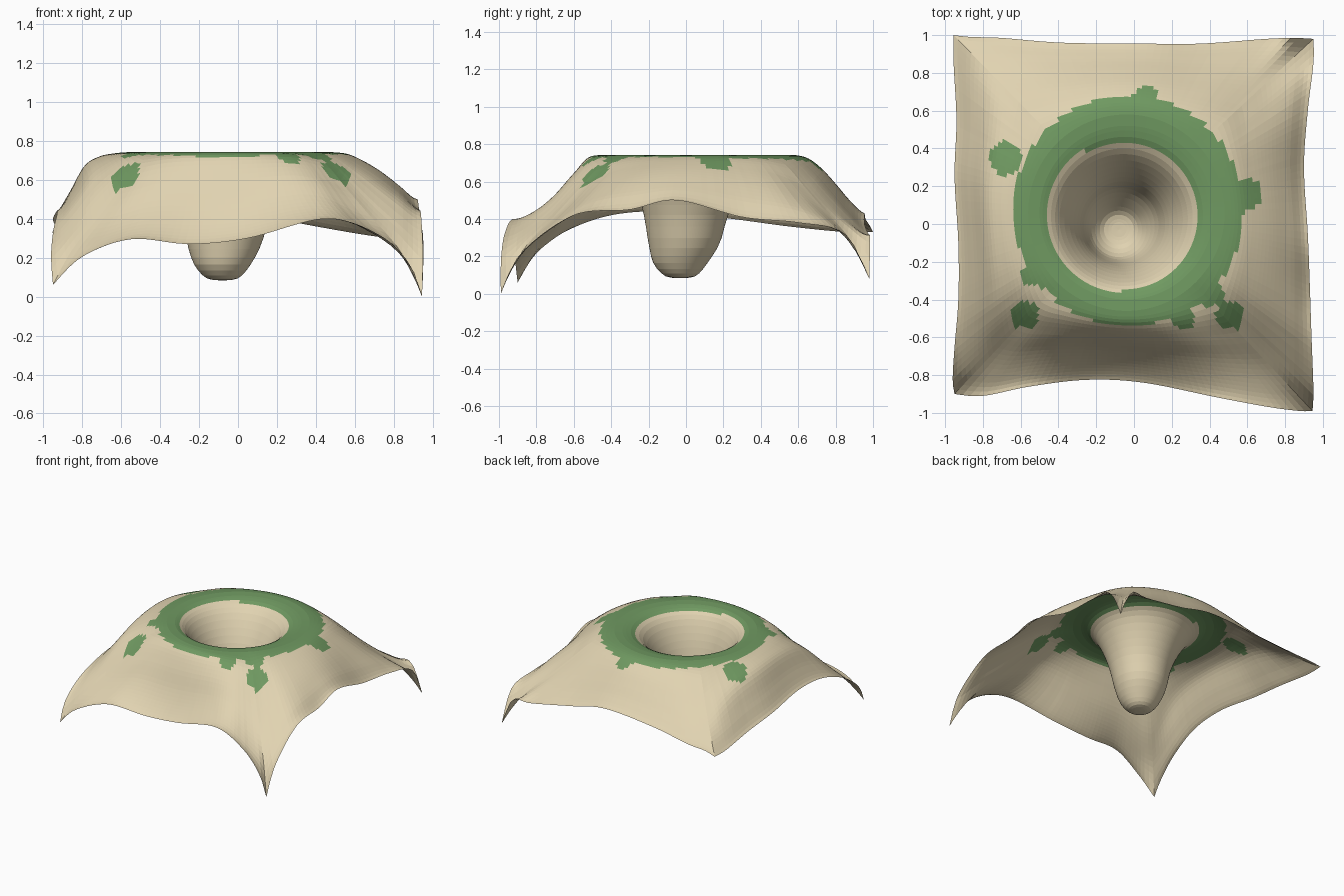
import bpy, bmesh, math
from mathutils import Vector

if "Cube" in bpy.data.objects:
    bpy.data.objects.remove(bpy.data.objects["Cube"])

# Control points of the cloth hem, counter-clockwise from the front left corner
HEM = [
    (-.95, -.90, .06), (-.80, -.91, .205), (-.55, -.86, .295), (-.25, -.825, .27),
    (.05, -.84, .30), (.45, -.92, .40), (.72, -.97, .32), (.88, -.99, .17),
    (.945, -.99, 0), (.95, -.88, .22), (.94, -.60, .42), (.93, -.30, .45),
    (.92, -.05, .50), (.90, .30, .41), (.92, .60, .38), (.95, .85, .32),
    (.95, .98, .08), (.85, .985, .30), (.70, .98, .31), (.35, .955, .37),
    (.05, .955, .43), (-.38, .96, .40), (-.70, .985, .36), (-.86, .99, .35),
    (-.955, 1.0, .33), (-.955, .85, .33), (-.94, .55, .36), (-.95, .25, .40),
    (-.93, -.10, .44), (-.93, -.40, .42), (-.95, -.65, .33), (-.96, -.82, .20)]
# Rings of the sagging funnel: centre x, centre y, radius, height
FUNNEL = [(-.08, -.03, .04, .085), (-.08, -.03, .09, .10), (-.08, -.03, .145, .165),
          (-.07, -.01, .19, .27), (-.06, 0, .225, .42), (-.055, .015, .275, .55),
          (-.055, .03, .34, .665), (-.05, .045, .40, .72), (-.04, .06, .46, .738)]
# Drop from the crest to the hem: front, right, back, left, and towards corners
FALL = [[0, .05, .29, .62, .86, 1], [0, .04, .19, .40, .68, 1],
        [0, .06, .24, .50, .78, 1], [0, .02, .07, .22, .64, 1]]
CORNER_FALL = [0, .10, .37, .63, .83, 1]
RIM_C, RIM_R, RIM_Z = Vector((-.04, .06)), .52, .742
PER_SIDE, STEPS, OUT = 48, 20, 24


def catmull(p0, p1, p2, p3, t):
    return .5 * (2 * p1 + (p2 - p0) * t + (2 * p0 - 5 * p1 + 4 * p2 - p3) * t * t
                 + (3 * p1 - p0 - 3 * p2 + p3) * t ** 3)


def sample(seq, u):
    n = len(seq) - 1
    i = min(int(u * n), n - 1)
    g = lambda k: seq[max(0, min(n, k))]
    return catmull(g(i - 1), g(i), g(i + 1), g(i + 2), u * n - i)


def even(pts, count):
    """Points at equal plan spacing along a smooth curve."""
    fine = [sample(pts, k / 400) for k in range(401)]
    run = [0]
    for a, b in zip(fine, fine[1:]):
        run.append(run[-1] + (b.xy - a.xy).length)
    out, k = [], 0
    for c in range(count):
        while run[k] < run[-1] * c / count - 1e-9:
            k += 1
        out.append(fine[k])
    return out


def material(name, rgb):
    m = bpy.data.materials.new(name)
    m.diffuse_color = (*rgb, 1)
    m.use_nodes = True
    m.node_tree.nodes["Principled BSDF"].inputs["Base Color"].default_value = m.diffuse_color
    return m


# Hem, smooth along each side and sharp at the four corners
hem = []
for side in range(4):
    hem += even([Vector(HEM[(side * 8 + k) % 32]) for k in range(9)], PER_SIDE)
N = len(hem)
dirs = [(b.xy - RIM_C).normalized() for b in hem]

# Softened hem height, so that the corner tips only droop at the very end
W = 8
soft = [sum(hem[(i + k) % N].z * (W + 1 - abs(k)) for k in range(-W, W + 1)) / (W + 1) ** 2
        for i in range(N)]

bm = bmesh.new()
rings = []

# Funnel rings
for j in range(STEPS + 1):
    cx, cy, r, z = [sample([f[a] for f in FUNNEL], j / STEPS) for a in range(4)]
    rings.append([bm.verts.new((cx + r * d.x, cy + r * d.y, z)) for d in dirs])

# Draped skirt from the crest to the hem
for j in range(OUT + 1):
    t = j / OUT
    ring = []
    for i, (b, d) in enumerate(zip(hem, dirs)):
        corner = (2 * (i % PER_SIDE) / PER_SIDE - 1) ** 2
        f = sample(FALL[i // PER_SIDE], t) * (1 - corner) + sample(CORNER_FALL, t) * corner
        p = (RIM_C + d * RIM_R).lerp(b.xy, t)
        z = RIM_Z + (soft[i] - RIM_Z) * f + (b.z - soft[i]) * t ** 7
        ring.append(bm.verts.new((p.x, p.y, z)))
    rings.append(ring)

for a, b in zip(rings, rings[1:]):
    for i in range(N):
        k = (i + 1) % N
        bm.faces.new((a[i], b[i], b[k], a[k]))
tip = bm.verts.new((-.08, -.03, .083))
for i in range(N):
    bm.faces.new((tip, rings[0][i], rings[0][(i + 1) % N]))
bm.normal_update()
if sum(f.normal.z for f in bm.faces) < 0:
    bmesh.ops.reverse_faces(bm, faces=bm.faces)

# Green contact band over the crest, plus a few stray patches
PATCHES = [(-.68, .35, .09), (-.575, -.48, .075), (.51, -.48, .075), (.60, .16, .08),
           (.06, .66, .07), (.26, -.50, .06), (.40, -.37, .07), (-.55, -.28, .05)]
for f in bm.faces:
    c = f.calc_center_median().xy
    outer = (c - Vector((-.03, .07))).length < .61
    inner = (c - Vector((-.07, .04))).length > .395
    if outer and inner or any((c - Vector(p[:2])).length < p[2] for p in PATCHES):
        f.material_index = 1

me = bpy.data.meshes.new("draped_cloth")
bm.to_mesh(me)
bm.free()
me.materials.append(material("tan cloth", (.75, .65, .44)))
me.materials.append(material("green band", (.16, .32, .12)))
ob = bpy.data.objects.new("draped_cloth", me)
bpy.context.collection.objects.link(ob)
